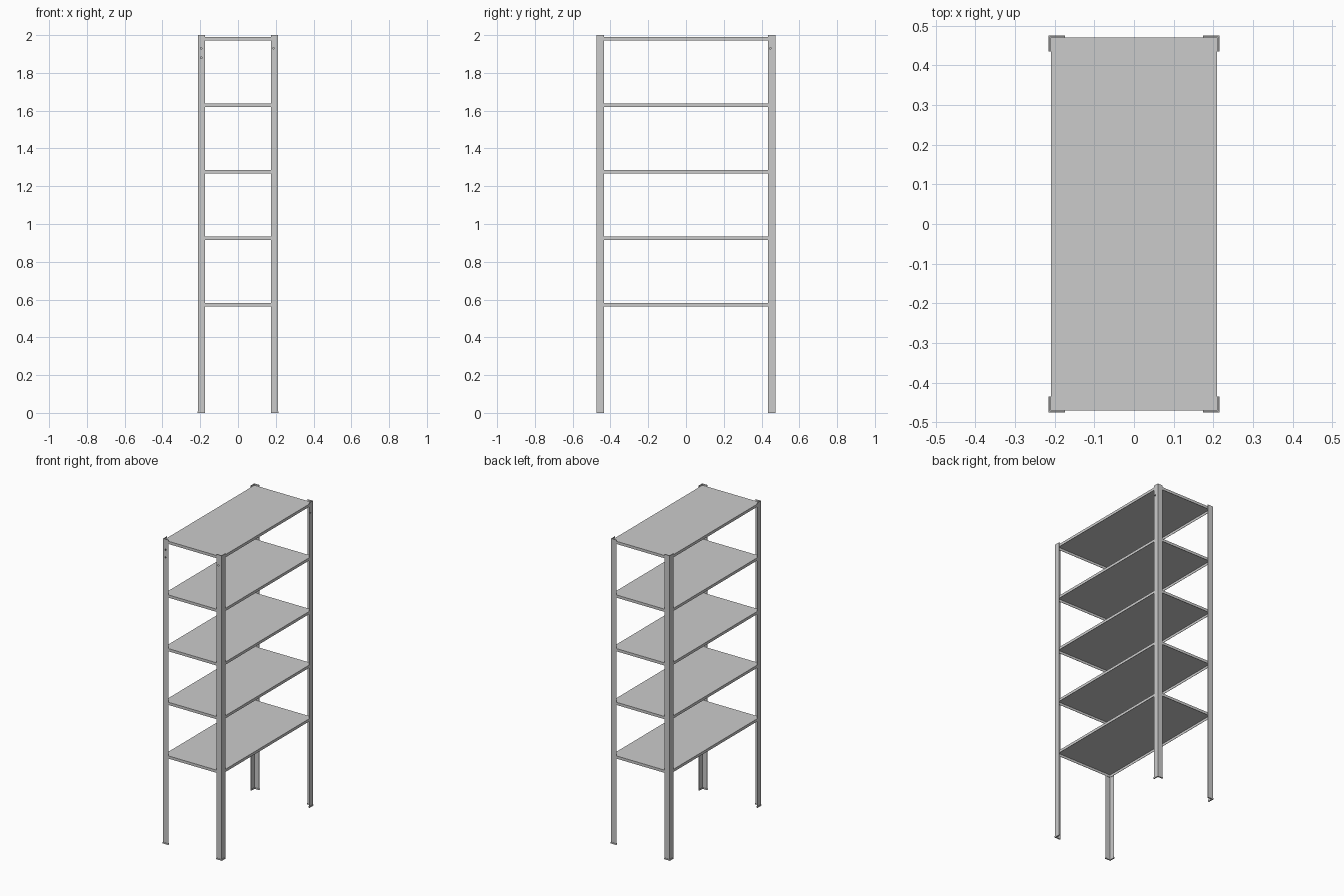
import bpy, bmesh
from mathutils import Matrix

if "Cube" in bpy.data.objects:
    bpy.data.objects.remove(bpy.data.objects["Cube"])

X, Y, H = 0.2125, 0.4725, 2.0      # outer faces of the uprights, total height
SHEET = 0.003                      # upright sheet thickness
SHELF_TOPS = [0.582 + 0.352 * i for i in range(5)]
SHELF_H = 0.018


def new_object(name, bm):
    bmesh.ops.recalc_face_normals(bm, faces=bm.faces)
    mesh = bpy.data.meshes.new(name)
    bm.to_mesh(mesh)
    bm.free()
    obj = bpy.data.objects.new(name, mesh)
    bpy.context.collection.objects.link(obj)
    return obj


def angle_section(name, sx, sy, x, y, width, t, z0, z1):
    """L-shaped profile with its outer corner at (x, y), extruded upward."""
    profile = [(0, 0), (width, 0), (width, t), (t, t), (t, width), (0, width)]
    bm = bmesh.new()
    face = bm.faces.new([bm.verts.new((sx * (x - a), sy * (y - b), z0)) for a, b in profile])
    ext = bmesh.ops.extrude_face_region(bm, geom=[face])
    moved = [v for v in ext["geom"] if isinstance(v, bmesh.types.BMVert)]
    bmesh.ops.translate(bm, verts=moved, vec=(0, 0, z1 - z0))
    return new_object(name, bm)


def drill(post, name, holes):
    """Small bolt holes; each is (x, y, z, axis)."""
    bm = bmesh.new()
    for x, y, z, axis in holes:
        turn = Matrix.Rotation(1.5707963, 4, 'Y' if axis == 'X' else 'X')
        bmesh.ops.create_cone(bm, cap_ends=True, segments=12, radius1=0.0045, radius2=0.0045,
                              depth=0.02, matrix=Matrix.Translation((x, y, z)) @ turn)
    cutter = new_object(name, bm)
    cutter.hide_render = True
    cutter.hide_set(True)
    cutter.display_type = 'WIRE'
    mod = post.modifiers.new("bolt_holes", 'BOOLEAN')
    mod.operation = 'DIFFERENCE'
    mod.solver = 'EXACT'
    mod.object = cutter


# Four angle-iron uprights with small L-shaped feet
posts = {}
for sy, depth in ((-1, "front"), (1, "back")):
    for sx, side in ((-1, "left"), (1, "right")):
        key = f"{depth}_{side}"
        posts[key] = angle_section(f"{key}_upright", sx, sy, X, Y, 0.0375, SHEET, 0.002, H)
        angle_section(f"{key}_foot", sx, sy, X + 0.0025, Y + 0.0025, 0.0405, 0.008, 0, 0.008)

# Bolt holes near the top of the uprights
drill(posts["front_left"], "front_left_hole_cutter",
      [(-0.195, -Y, 1.93, 'Y'), (-0.195, -Y, 1.88, 'Y')])
drill(posts["front_right"], "front_right_hole_cutter", [(0.188, -Y, 1.93, 'Y')])
drill(posts["back_right"], "back_right_hole_cutter", [(X, 0.447, 1.93, 'X')])

# Five folded sheet shelves, open underneath
for i, top in enumerate(SHELF_TOPS):
    bm = bmesh.new()
    size = Matrix.Diagonal((2 * (X - SHEET), 2 * (Y - SHEET), SHELF_H, 1))
    bmesh.ops.create_cube(bm, size=1, matrix=Matrix.Translation((0, 0, top - SHELF_H / 2)) @ size)
    bm.normal_update()
    bmesh.ops.delete(bm, geom=[f for f in bm.faces if f.normal.z < -0.5], context='FACES')
    shelf = new_object(f"shelf_{i + 1}", bm)
    # keep normals pointing outward on the open tray
    if max(shelf.data.polygons, key=lambda p: p.area).normal.z < 0:
        shelf.data.flip_normals()
    solid = shelf.modifiers.new("sheet_thickness", 'SOLIDIFY')
    solid.thickness = 0.002
    solid.offset = -1
    solid.use_even_offset = True
